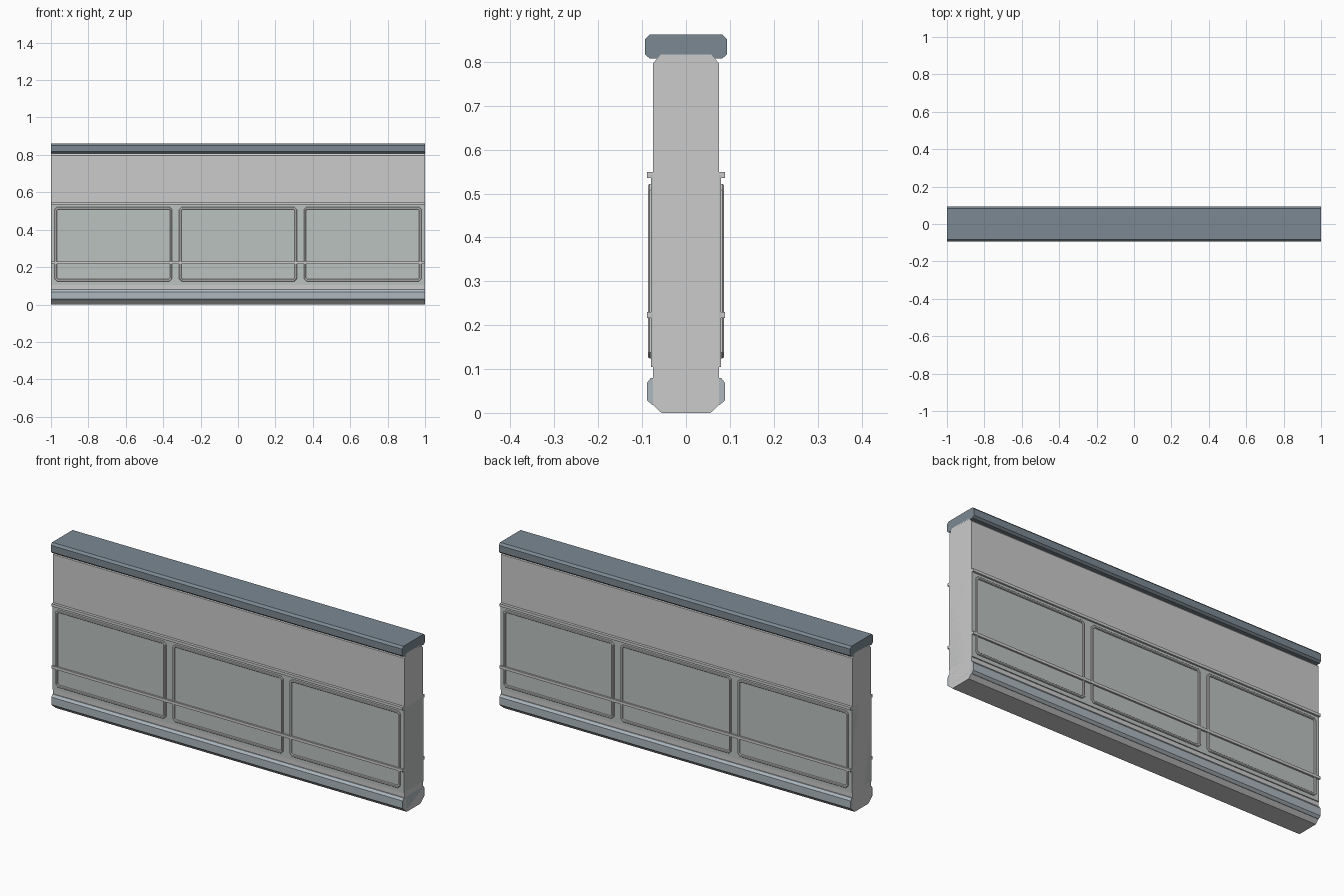
import bpy, bmesh

if "Cube" in bpy.data.objects:
    bpy.data.objects.remove(bpy.data.objects["Cube"])


def material(name, rgb):
    m = bpy.data.materials.new(name)
    m.diffuse_color = (*rgb, 1)
    m.use_nodes = True
    m.node_tree.nodes["Principled BSDF"].inputs["Base Color"].default_value = m.diffuse_color
    return m


SLATE = material("slate", (0.20, 0.25, 0.29))
BASE = material("base_grey", (0.42, 0.48, 0.52))
PANEL = material("panel_grey", (0.50, 0.54, 0.52))


def finish(name, bm, mat=None):
    bmesh.ops.recalc_face_normals(bm, faces=bm.faces)
    me = bpy.data.meshes.new(name)
    bm.to_mesh(me)
    bm.free()
    ob = bpy.data.objects.new(name, me)
    bpy.context.collection.objects.link(ob)
    if mat:
        me.materials.append(mat)
    return ob


def beam(name, half, mat=None):
    """Mirror a (y, z) half profile, listed bottom to top, and extrude it along x."""
    prof = half + [(-y, z) for y, z in reversed(half)]
    bm = bmesh.new()
    face = bm.faces.new([bm.verts.new((-1, y, z)) for y, z in prof])
    ext = bmesh.ops.extrude_face_region(bm, geom=[face])
    bm_verts = [v for v in ext["geom"] if isinstance(v, bmesh.types.BMVert)]
    bmesh.ops.translate(bm, verts=bm_verts, vec=(2, 0, 0))
    if not face.is_valid or len(face.link_faces if hasattr(face, "link_faces") else face.edges) == 0:
        pass
    elif any(len(e.link_faces) < 2 for e in bm.edges):
        bmesh.ops.holes_fill(bm, edges=[e for e in bm.edges if len(e.link_faces) < 2])
    return finish(name, bm, mat)


def frame(name, cx, side):
    """Closed rectangular moulding with clipped corners and a bevelled section."""
    x, z0, z1, r = 0.315, 0.124, 0.522, 0.014
    section = [(0, 0.078), (0, 0.083), (0.003, 0.0865),
               (0.010, 0.0865), (0.013, 0.083), (0.013, 0.078)]
    bm = bmesh.new()
    rings = []
    for inset, y in section:
        a, b, t = x - inset, z0 + inset, z1 - inset
        c = r - inset * 0.6
        pts = [(-a + c, b), (a - c, b), (a, b + c), (a, t - c),
               (a - c, t), (-a + c, t), (-a, t - c), (-a, b + c)]
        rings.append([bm.verts.new((cx + px, side * y, pz)) for px, pz in pts])
    for i, ring in enumerate(rings):
        nxt = rings[(i + 1) % len(rings)]
        for j in range(8):
            k = (j + 1) % 8
            bm.faces.new((ring[j], ring[k], nxt[k], nxt[j]))
    return finish(name, bm)


# Main wall slab and coping
beam("wall_body", [(0.056, 0), (0.075, 0.018), (0.075, 0.797), (0.057, 0.817)])
beam("coping_cap", [(0.083, 0.808), (0.0935, 0.817), (0.0935, 0.851), (0.083, 0.862)], SLATE)

# Skirting along the foot
beam("base_trim", [(0.077, 0.018), (0.089, 0.029), (0.089, 0.068), (0.080, 0.080)], BASE)

# Recess backing plate and the two horizontal rails
beam("panel_plate", [(0.080, 0.105), (0.080, 0.542)], PANEL)
beam("upper_rail", [(0.089, 0.535), (0.089, 0.549)])
beam("lower_rail", [(0.089, 0.216), (0.089, 0.230)])

# Three panel mouldings on each face
for label, side in (("front", -1), ("back", 1)):
    for i in range(3):
        frame(f"{label}_panel_frame_{i + 1}", (i - 1) * 2 / 3, side)
